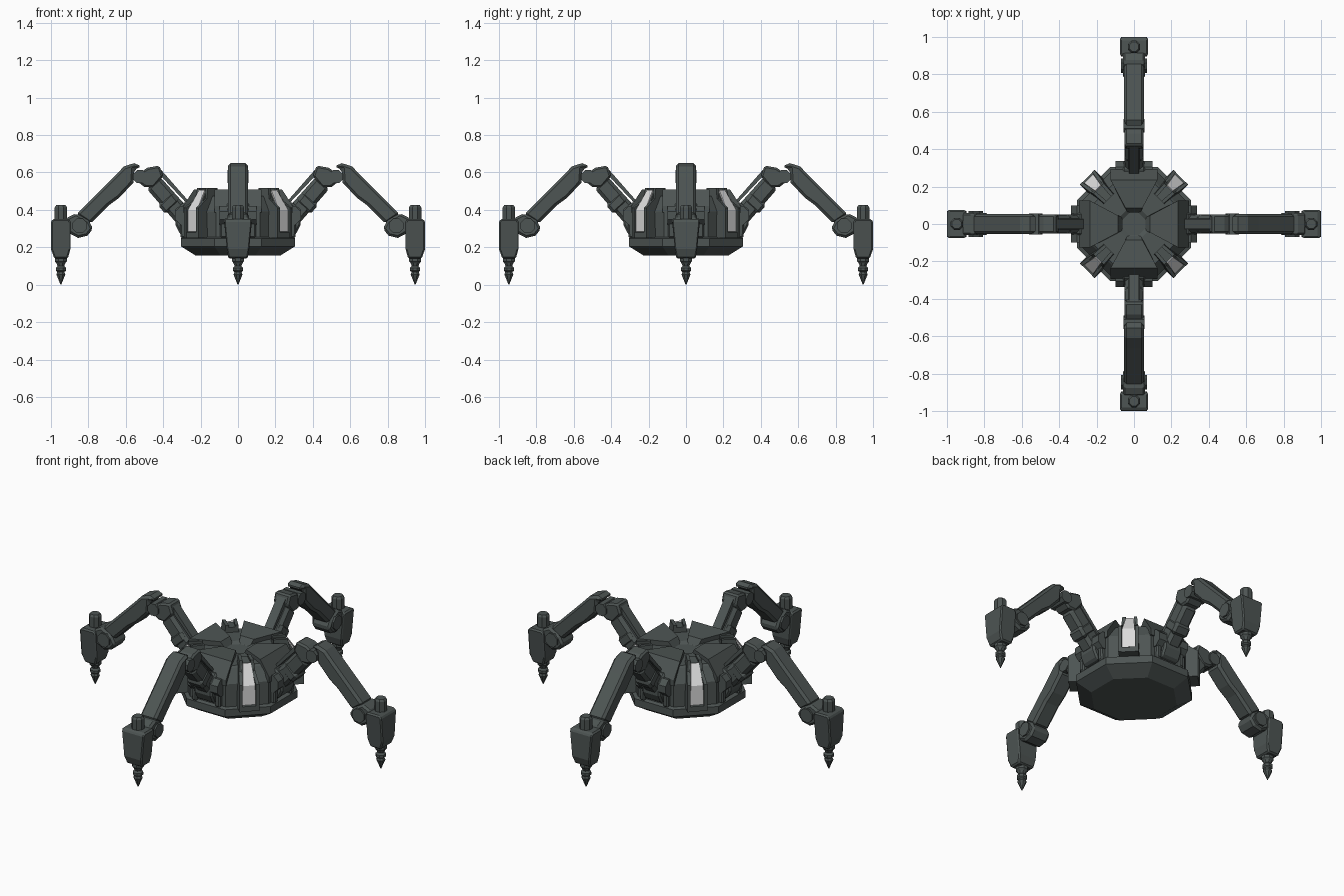
import bpy, bmesh, math

if "Cube" in bpy.data.objects:
    bpy.data.objects.remove(bpy.data.objects["Cube"])


def material(name, rgb):
    m = bpy.data.materials.new(name)
    m.diffuse_color = (*rgb, 1)
    m.use_nodes = True
    m.node_tree.nodes["Principled BSDF"].inputs["Base Color"].default_value = m.diffuse_color
    return m


HULL = material("dark_grey_green", (0.075, 0.090, 0.087))
LIGHT = material("pale_grey", (0.70, 0.70, 0.70))


def finish(bm, name, mat, start, count, bevel):
    """Make the object, then repeat it around the z axis."""
    bmesh.ops.recalc_face_normals(bm, faces=bm.faces)
    me = bpy.data.meshes.new(name)
    bm.to_mesh(me)
    bm.free()
    me.materials.append(mat)
    for i in range(count):
        ob = bpy.data.objects.new(f"{name}_{i + 1}" if count > 1 else name, me)
        ob.rotation_euler.z = math.radians(start + i * 360 / count)
        bpy.context.collection.objects.link(ob)
        if bevel:
            b = ob.modifiers.new("chamfer", 'BEVEL')
            b.width, b.segments, b.limit_method = bevel, 1, 'ANGLE'
            b.angle_limit = math.radians(50)


def prism(name, pts, w=None, w0=None, mat=HULL, start=0, bevel=0.0):
    """Side profile (x, z[, half width]) spanning y = -w..w, or mirrored slabs w0..w."""
    bm = bmesh.new()
    spans = [(-1, 1)] if w0 is None else [(0, 1), (0, -1)]
    for a, b in spans:
        rows = []
        for s in (a, b):
            row = []
            for p in pts:
                hw = p[2] if len(p) > 2 else w
                if w0 is None:
                    y = s * hw
                else:
                    y = hw * b if s else (hw - w0) * b
                row.append(bm.verts.new((p[0], y, p[1])))
            rows.append(row)
        n = len(pts)
        bm.faces.new(rows[0])
        bm.faces.new(rows[1][::-1])
        for i in range(n):
            j = (i + 1) % n
            bm.faces.new((rows[0][i], rows[0][j], rows[1][j], rows[1][i]))
    finish(bm, name, mat, start, 4, bevel)


def lathe(name, rings, x=0.0, sides=8, count=4):
    """Stack of polygon rings (apothem, z) about a vertical axis."""
    bm = bmesh.new()
    k = 1 / math.cos(math.pi / sides)
    rows = []
    for r, z in rings:
        rows.append([bm.verts.new((x + r * k * math.cos((i + .5) * math.tau / sides),
                                   r * k * math.sin((i + .5) * math.tau / sides), z))
                     for i in range(sides)])
    bm.faces.new(rows[0])
    bm.faces.new(rows[-1])
    for lo, hi in zip(rows, rows[1:]):
        for i in range(sides):
            j = (i + 1) % sides
            bm.faces.new((lo[i], lo[j], hi[j], hi[i]))
    finish(bm, name, HULL, 0, count, 0)


def disc(cx, cz, r, n=8):
    return [(cx + r * math.cos((i + .5) * math.tau / n),
             cz + r * math.sin((i + .5) * math.tau / n)) for i in range(n)]


# --- Body: octagonal hull with a sunken centre on top
lathe("body_hull", [(.225, .155), (.305, .205), (.305, .248), (.285, .255), (.285, .39),
                    (.24, .465), (.23, .475), (.08, .475), (.06, .462)], count=1)
# Four raised top plates that slope down over the walls
prism("top_plate", [(.06, .46, .035), (.085, .50, .045), (.235, .51, .125),
                    (.293, .42, .125), (.293, .385, .125), (.20, .385, .10)])

# --- Diagonal lamp housings: side rails, core and pale lamp
prism("lamp_rail", [(.19, .25, .055), (.355, .25, .055), (.355, .41, .055), (.28, .46, .045),
                    (.268, .518, .04), (.19, .518, .035)], w0=.018, start=45)
prism("lamp_core", [(.19, .25, .045), (.352, .25, .045), (.352, .28, .045), (.338, .285, .045),
                    (.338, .395, .045), (.268, .50, .03), (.19, .505, .025)], start=45)
prism("lamp_panel", [(.338, .285, .036), (.344, .285, .036), (.344, .40, .034),
                     (.274, .505, .022), (.268, .50, .022), (.338, .395, .034)],
      mat=LIGHT, start=45)

# --- Hips: cheek plates, axle and mounting block
prism("hip_cheek", [(.20, .25), (.308, .25), (.312, .36), (.29, .425), (.20, .425)],
      w=.095, w0=.035, bevel=.008)
prism("hip_block", [(.22, .26), (.31, .27), (.335, .32), (.335, .40), (.29, .44), (.22, .44)],
      w=.06, bevel=.01)
prism("hip_axle", disc(.285, .37, .055), w=.10)

# --- Upper leg: beam, thin strut above it, and knee
prism("upper_leg", [(.255, .385), (.325, .325), (.36, .365), (.49, .515), (.42, .58), (.29, .435)],
      w=.047, bevel=.018)
prism("upper_leg_sleeve", [(.31, .445), (.385, .375), (.43, .427), (.355, .498)],
      w=.052, bevel=.015)
prism("upper_strut", [(.245, .425), (.265, .425), (.435, .605), (.425, .63)], w=.028)
prism("knee_block", [(.40, .58), (.45, .52), (.50, .522), (.535, .55), (.535, .59),
                     (.485, .625), (.42, .637)], w=.05, bevel=.01)
prism("knee_axle", disc(.525, .578, .038), w=.057)

# --- Lower leg: curved cap, long beam and ankle
prism("lower_leg", [(.515, .632), (.555, .65), (.61, .632), (.665, .575), (.865, .375),
                    (.79, .325), (.69, .425), (.635, .465), (.56, .545), (.555, .615)],
      w=.053, bevel=.014)
prism("ankle_block", [(.775, .30), (.805, .262), (.855, .25), (.92, .285), (.92, .355),
                      (.865, .382), (.80, .345)], w=.06, bevel=.012)
prism("ankle_axle", disc(.845, .315, .042), w=.07)

# --- Feet: tapered block, top cylinder and pointed tip
prism("foot_block", [(.91, .14, .052), (.982, .14, .052), (1.0, .19, .062), (1.0, .335, .076),
                     (.99, .352, .074), (.905, .352, .074), (.896, .335, .076),
                     (.896, .19, .062)], bevel=.008)
lathe("foot_cylinder", [(.033, .34), (.033, .413), (.025, .425)], x=.947)
lathe("foot_tip", [(.032, .15), (.032, .125), (.024, .115), (.018, .10), (.027, .09),
                   (.027, .075), (.019, .068), (.024, .055), (.002, 0)], x=.947)
